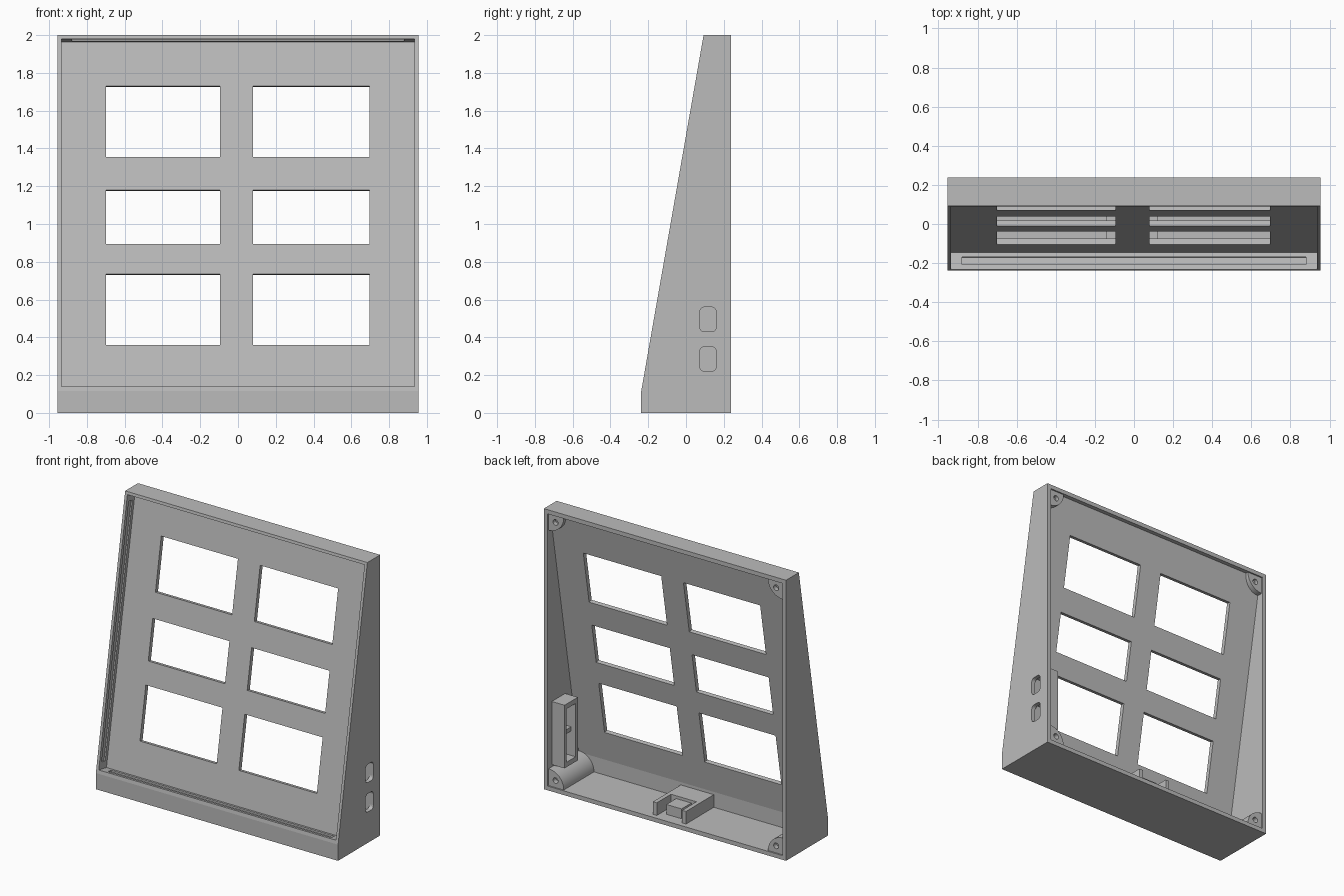
import bpy, bmesh, math
from mathutils import Matrix, Vector

cube = bpy.data.objects.get("Cube")
if cube:
    bpy.data.objects.remove(cube, do_unlink=True)

grey = bpy.data.materials.new("plain_grey")
grey.use_nodes = True
colour = (0.5, 0.5, 0.5, 1)
grey.diffuse_color = colour
grey.node_tree.nodes["Principled BSDF"].inputs["Base Color"].default_value = colour

# Main dimensions
HALF_W, HALF_D, HEIGHT, WALL = 0.955, 0.237, 2.0, 0.03
BEND_Z, TOP_Y = 0.115, 0.093
RECESS, PANEL = 0.088, 0.03
SLOPE = math.atan2(TOP_Y + HALF_D, HEIGHT - BEND_Z)
TILT = Matrix.Translation((0, -HALF_D, BEND_Z)) @ Matrix.Rotation(-SLOPE, 4, 'X')
IN_X, IN_TOP = HALF_W - WALL, HEIGHT - WALL


def finish(name, bm):
    bmesh.ops.recalc_face_normals(bm, faces=bm.faces)
    mesh = bpy.data.meshes.new(name)
    bm.to_mesh(mesh)
    bm.free()
    obj = bpy.data.objects.new(name, mesh)
    mesh.materials.append(grey)
    bpy.context.collection.objects.link(obj)
    return obj


def prism(name, points, offset):
    """Extrude a flat outline along an offset."""
    bm = bmesh.new()
    face = bm.faces.new([bm.verts.new(p) for p in points])
    out = bmesh.ops.extrude_face_region(bm, geom=[face])["geom"]
    verts = [v for v in out if isinstance(v, bmesh.types.BMVert)]
    bmesh.ops.translate(bm, verts=verts, vec=offset)
    return finish(name, bm)


def box(name, x, y, z, matrix=Matrix(), round_x=0):
    """Box from ranges, with optional rounding of edges along x."""
    bm = bmesh.new()
    bmesh.ops.create_cube(bm, size=1)
    for v in bm.verts:
        v.co = [r[0] if c < 0 else r[1] for r, c in zip((x, y, z), v.co)]
    if round_x:
        edges = [e for e in bm.edges
                 if abs(e.verts[0].co.x - e.verts[1].co.x) > 1e-4]
        bmesh.ops.bevel(bm, geom=edges, offset=round_x, segments=5,
                        profile=0.5, affect='EDGES')
    bm.transform(matrix)
    return finish(name, bm)


def cut(target, cutter):
    cutter.hide_render = True
    mod = target.modifiers.new("cut", 'BOOLEAN')
    mod.operation, mod.solver, mod.object = 'DIFFERENCE', 'EXACT', cutter
    bpy.context.view_layer.update()
    deps = bpy.context.evaluated_depsgraph_get()
    mesh = bpy.data.meshes.new_from_object(target.evaluated_get(deps))
    target.modifiers.clear()
    target.data = mesh
    bpy.data.objects.remove(cutter, do_unlink=True)


def along(z, depth=0):
    """Distance up the slope for a height at a given depth."""
    return (z - BEND_Z + depth * math.sin(SLOPE)) / math.cos(SLOPE)


def panel_back(z):
    return -HALF_D + (z - BEND_Z) * math.tan(SLOPE) + (RECESS + PANEL) / math.cos(SLOPE)


# Sloped housing, hollowed from the back
side = [(-HALF_D, 0), (HALF_D, 0), (HALF_D, HEIGHT), (TOP_Y, HEIGHT), (-HALF_D, BEND_Z)]
housing = prism("housing", [(-HALF_W, y, z) for y, z in side], (2 * HALF_W, 0, 0))
sill = 0.14
inner = [(0.4, WALL), (panel_back(sill), WALL), (panel_back(sill), sill),
         (panel_back(IN_TOP), IN_TOP), (0.4, IN_TOP)]
cut(housing, prism("cavity", [(-IN_X, y, z) for y, z in inner], (2 * IN_X, 0, 0)))

# Front recess with a shallow retaining groove in each edge
low, high, rx = along(0.14), along(1.98), 0.935
cut(housing, box("recess", (-rx, rx), (-0.1, RECESS), (low, high), TILT))
groove = (0.025, 0.065)
deep = 0.01
cut(housing, box("long_groove", (-0.88, 0.88), groove, (low - deep, high + deep), TILT))
cut(housing, box("side_groove", (-rx - deep, rx + deep), groove,
                 (low + 0.05, high - 0.05), TILT))

# Six windows through the front panel
for x in ((-0.7, -0.095), (0.08, 0.695)):
    for z0, z1 in ((0.36, 0.735), (0.895, 1.18), (1.355, 1.73)):
        cut(housing, box("window", x, (RECESS - 0.03, RECESS + PANEL + 0.03),
                         (along(z0, RECESS), along(z1, RECESS)), TILT))

# Two rounded button openings in the left wall
buttons = ((0.22, 0.35), (0.43, 0.56))
for z in buttons:
    cut(housing, box("button_hole", (0.9, 1.0), (0.073, 0.16), z, round_x=0.025))

# Quarter-round screw bosses in the four back corners
RADIUS, BOSS_BACK = 0.12, HALF_D - 0.01
for sx, x_name in ((-1, "right"), (1, "left")):
    for sz, z, start, z_name in ((1, WALL, -0.13, "lower"), (-1, IN_TOP, 0.18, "upper")):
        arc = [(math.cos(i * math.pi / 24), math.sin(i * math.pi / 24)) for i in range(13)]
        pts = [(sx * (IN_X - RADIUS * c), start, z + sz * RADIUS * s) for c, s in arc]
        # Corner is sunk slightly into the walls
        e = 0.005
        pts = ([(sx * (IN_X - RADIUS), start, z - sz * e)] + pts +
               [(sx * (IN_X + e), start, z + sz * RADIUS),
                (sx * (IN_X + e), start, z - sz * e)])
        boss = prism(f"{z_name}_{x_name}_screw_boss", pts, (0, BOSS_BACK - start, 0))
        bm = bmesh.new()
        bmesh.ops.create_cone(bm, cap_ends=True, segments=20, radius1=0.02, radius2=0.02,
                              depth=0.07, matrix=Matrix.Translation(
                                  Vector((sx * (IN_X - 0.055), BOSS_BACK, z + sz * 0.05)))
                              @ Matrix.Rotation(math.pi / 2, 4, 'X'))
        cut(boss, finish("screw_hole", bm))
        bpy.ops.object.select_all(action='DESELECT')
        boss.select_set(True)
        bpy.context.view_layer.objects.active = boss
        bpy.ops.object.shade_smooth_by_angle(angle=math.radians(30))

# Button board holder on the left wall, open towards the inside
holder = box("button_holder", (0.825, IN_X + 0.005), (0.04, 0.19), (0.165, 0.615))
cut(holder, box("holder_pocket", (0.7, 1.0), (0.065, 0.165), (0.2, 0.58)))
box("holder_divider", (0.86, IN_X + 0.003), (0.06, 0.17), (0.375, 0.405))

# Socket bracket on the floor
floor = WALL - 0.005
for name, x in (("right", (-0.14, -0.11)), ("left", (0.09, 0.12))):
    box(f"bracket_{name}_arm", x, (-0.12, 0.2), (floor, 0.12))
box("bracket_bridge", (-0.115, 0.095), (-0.12, 0.04), (floor, 0.12))
box("bracket_tongue", (-0.07, 0.05), (0.035, 0.15), (floor, 0.1))
